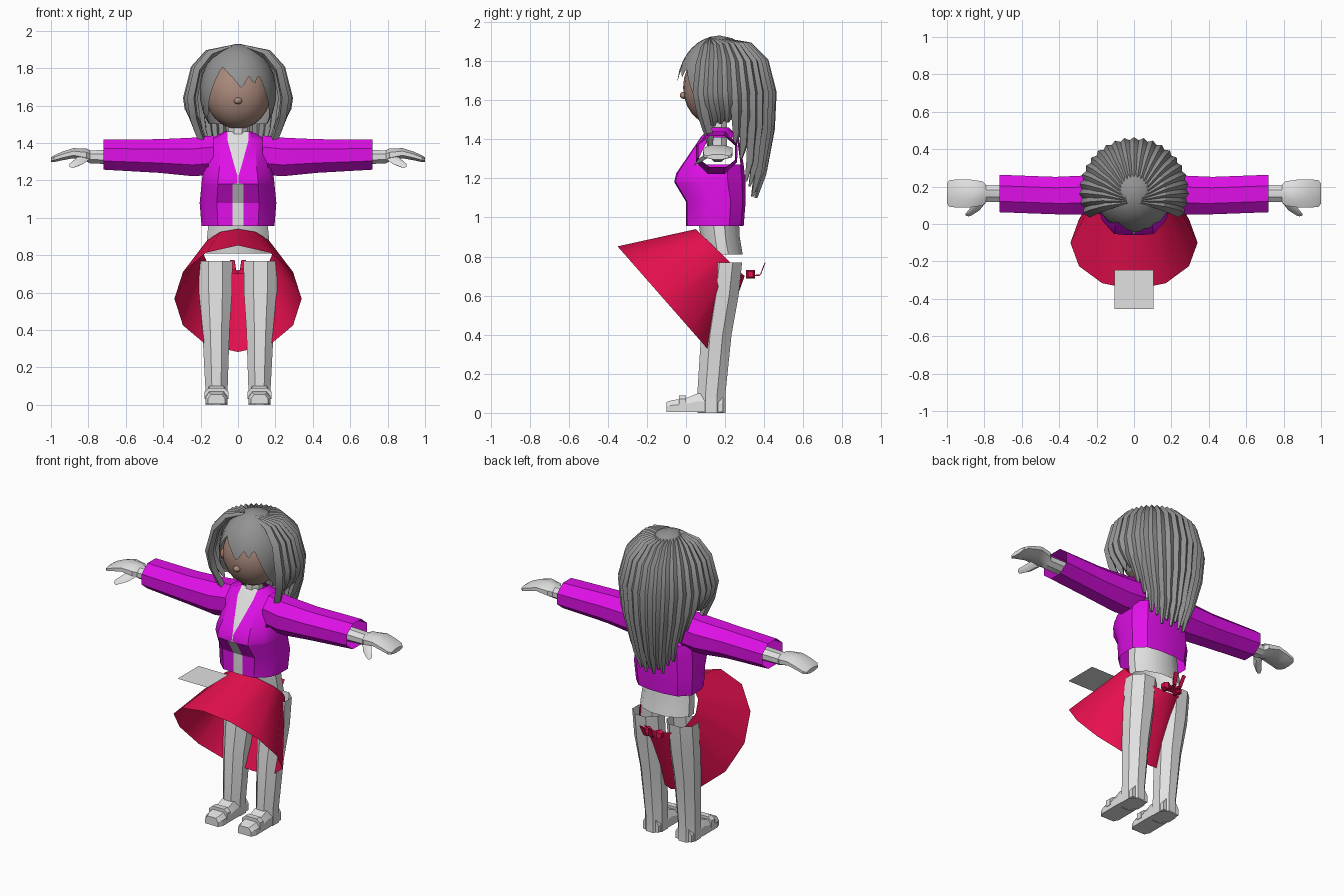
import bpy, bmesh, math
from math import sin, cos, pi, radians
from mathutils import Vector

cube = bpy.data.objects.get("Cube")
if cube:
    bpy.data.objects.remove(cube, do_unlink=True)


def material(name, rgb):
    m = bpy.data.materials.new(name)
    m.use_nodes = True
    m.diffuse_color = (*rgb, 1)
    m.node_tree.nodes["Principled BSDF"].inputs["Base Color"].default_value = (*rgb, 1)
    return m


PALE = material("pale grey", (0.75, 0.75, 0.75))
HAIR = material("hair grey", (0.29, 0.29, 0.29))
FACE = material("face brown", (0.4, 0.25, 0.2))
EAR = material("ear pink", (0.55, 0.22, 0.17))
JACKET = material("jacket magenta", (0.74, 0.005, 0.8))
SKIRT = material("skirt red", (0.82, 0.005, 0.08))


def finish(name, bm, mats, angle=35):
    bmesh.ops.recalc_face_normals(bm, faces=bm.faces)
    me = bpy.data.meshes.new(name)
    bm.to_mesh(me)
    bm.free()
    for m in mats:
        me.materials.append(m)
    ob = bpy.data.objects.new(name, me)
    bpy.context.collection.objects.link(ob)
    bpy.ops.object.select_all(action='DESELECT')
    ob.select_set(True)
    bpy.context.view_layer.objects.active = ob
    bpy.ops.object.shade_smooth_by_angle(angle=radians(angle))
    return ob


def add_loft(bm, rings, caps=True, rule=None):
    """Skin closed rings; rule(row, column) gives a material index, or None for a hole."""
    rows = [[bm.verts.new(p) for p in r] for r in rings]
    n = len(rows[0])
    for i in range(len(rows) - 1):
        for j in range(n):
            k = (j + 1) % n
            idx = rule(i, j) if rule else 0
            if idx is not None:
                f = bm.faces.new((rows[i][j], rows[i][k], rows[i + 1][k], rows[i + 1][j]))
                f.material_index = idx
    if caps:
        bm.faces.new(rows[0])
        bm.faces.new(rows[-1])


def loft(name, rings, mats, caps=True, rule=None, angle=35):
    bm = bmesh.new()
    add_loft(bm, rings, caps, rule)
    return finish(name, bm, mats, angle)


def ring(center, u, v, n=8):
    """Polygon around center with half axes u and v, flat sides on the axes."""
    c, u, v = Vector(center), Vector(u), Vector(v)
    k = 1 / cos(pi / n)
    return [c + (u * cos(a) + v * sin(a)) * k
            for a in (2 * pi * (i + 0.5) / n for i in range(n))]


def ellipsoid(name, center, radii, mat):
    bm = bmesh.new()
    bmesh.ops.create_uvsphere(bm, u_segments=20, v_segments=12, radius=1)
    for v in bm.verts:
        v.co = Vector(c + r * t for c, r, t in zip(center, radii, v.co))
    return finish(name, bm, [mat], 60)


# Head, nose and neck
ellipsoid("head", (0, 0.14, 1.665), (0.175, 0.155, 0.19), FACE)
ellipsoid("nose", (0, -0.012, 1.625), (0.022, 0.02, 0.018), FACE)
loft("neck", [ring((0, 0.16, z), (0.05, 0, 0), (0, 0.05, 0)) for z in (1.36, 1.54)], [PALE])

# Hair cap with a jagged fringe: heights of the lower edge by angle from the front
FRINGE = [(-1.3, 1.52), (-1.0, 1.56), (-0.8, 1.66), (-0.5, 1.81), (-0.15, 1.75), (0.1, 1.69),
          (0.3, 1.76), (0.45, 1.71), (0.6, 1.77), (0.85, 1.65), (1.05, 1.57), (1.3, 1.52)]


def fringe_height(b):
    for (b0, z0), (b1, z1) in zip(FRINGE, FRINGE[1:]):
        if b0 <= b <= b1:
            return z0 + (z1 - z0) * (b - b0) / (b1 - b0)
    return 1.5


cap_rings = []
for step in range(9):
    row = []
    for i in range(80):
        b = -pi + 2 * pi * i / 80
        e0 = math.asin((fringe_height(b) - 1.67) / 0.26)
        e = e0 + (radians(88) - e0) * step / 8
        row.append((0.205 * cos(e) * sin(b), 0.17 - 0.215 * cos(e) * cos(b), 1.67 + 0.26 * sin(e)))
    cap_rings.append(row)
bm = bmesh.new()
add_loft(bm, cap_rings, caps=False)
bm.faces.new([v for v in bm.verts if v.co.z > 1.925][-80:])
finish("hair_cap", bm, [HAIR], 50)

# Long locks fanning from the crown round the back of the head
bm = bmesh.new()
LOCKS = 23
for i in range(LOCKS):
    a = radians(-112 + 224 * i / (LOCKS - 1))
    out, side = Vector((sin(a), cos(a), 0)), Vector((cos(a), -sin(a), 0))
    end = 1.1 + 0.38 * abs(sin(a)) ** 6 + 0.03 * (i % 2)
    drop = (1.64 - end) / 0.54
    # radius, centre y, height, half width, upward lean
    path = [(0.04, 0.13, 1.915, 0.008, 1), (0.16, 0.16, 1.875, 0.026, 0.8),
            (0.235, 0.17, 1.79, 0.034, 0.5), (0.27, 0.17, 1.64, 0.038, 0),
            (0.27 - 0.03 * drop, 0.17 + 0.02 * drop, 1.64 - 0.2 * drop, 0.033, 0),
            (0.25 - 0.08 * drop, 0.17 + 0.05 * drop, 1.64 - 0.42 * drop, 0.024, 0),
            (0.23 - 0.08 * drop, 0.17 + 0.04 * drop, end, 0.008, 0)]
    rings = []
    for r, cy, z, w, lean in path:
        p = Vector((0, cy, z)) + out * r
        n = (out + Vector((0, 0, 2 * lean))).normalized() * min(w, 0.024)
        rings.append([p + side * w, p + n, p - side * w, p - n])
    add_loft(bm, rings)
finish("hair_locks", bm, [HAIR], 30)

# Jacket body: height, half width, front y, back y, half width of the front opening
TORSO = [(0.955, 0.195, 0.0, 0.295, 0.03), (1.08, 0.205, 0.0, 0.305, 0.03),
         (1.18, 0.195, -0.06, 0.305, 0.03), (1.185, 0.195, -0.06, 0.305, 0.003),
         (1.225, 0.19, -0.05, 0.3, 0.003), (1.27, 0.18, -0.02, 0.295, 0.017),
         (1.41, 0.17, 0.075, 0.27, 0.055), (1.46, 0.075, 0.12, 0.22, 0.055)]


def torso_ring(z, x, yf, yb, v):
    d = yb - yf
    half = [(v, yf), (max(0.55 * x, v + 0.01), yf + 0.02 * d), (0.88 * x, yf + 0.22 * d),
            (x, yf + 0.42 * d), (x, yf + 0.75 * d), (0.7 * x, yb - 0.05 * d), (0.25 * x, yb)]
    return [(px, py, z) for px, py in half] + [(-px, py, z) for px, py in reversed(half)]


def torso_rule(row, col):
    if row == 5 and col in (2, 3, 4, 8, 9, 10):
        return None  # armholes
    return 1 if col == 13 else 0


loft("jacket_body", [torso_ring(*t) for t in TORSO], [JACKET, PALE], False, torso_rule, 30)

# Midriff below the jacket
loft("midriff", [ring((0, cy, z), (rx, 0, 0), (0, ry, 0), 12) for z, cy, rx, ry in
                 ((1.0, 0.165, 0.155, 0.105), (0.9, 0.175, 0.165, 0.1), (0.81, 0.19, 0.17, 0.1))],
     [PALE], False)

for s, tag in ((1, "left"), (-1, "right")):
    # Open sleeve
    loft(tag + "_sleeve", [ring((s * x, cy, cz), (0, ry, 0), (0, 0, rz)) for x, cy, cz, ry, rz in
         ((0.13, 0.16, 1.335, 0.1, 0.105), (0.24, 0.155, 1.325, 0.105, 0.103),
          (0.42, 0.152, 1.33, 0.1, 0.09), (0.72, 0.163, 1.337, 0.1, 0.08))], [JACKET], False)

    # Forearm and mitten hand in one sweep, then the thumb
    loft(tag + "_hand", [ring((s * x, 0.163, cz), (0, ry, 0), (0, 0, rz)) for x, cz, ry, rz in
         ((0.6, 1.325, 0.045, 0.04), (0.79, 1.325, 0.045, 0.035), (0.81, 1.335, 0.065, 0.035),
          (0.88, 1.345, 0.075, 0.027), (0.94, 1.33, 0.075, 0.023), (0.985, 1.315, 0.072, 0.018),
          (1.0, 1.31, 0.055, 0.013))], [PALE])
    loft(tag + "_thumb", [ring((s * x, y, z), (r, 0, 0), (0, r * 0.5, r * 0.8), 6) for x, y, z, r in
         ((0.82, 0.12, 1.325, 0.026), (0.85, 0.08, 1.3, 0.024), (0.885, 0.05, 1.28, 0.016))], [PALE])

    # Leg, open at the top
    loft(tag + "_leg", [ring((s * cx, cy, z), (rx, 0, 0), (0, ry, 0)) for z, cx, cy, rx, ry in
         ((0.77, 0.12, 0.205, 0.09, 0.082), (0.6, 0.12, 0.187, 0.088, 0.082),
          (0.4, 0.118, 0.155, 0.073, 0.078), (0.1, 0.115, 0.13, 0.06, 0.072),
          (0.0, 0.115, 0.13, 0.06, 0.072))], [PALE], False)

    # Foot swept from heel to toe, with a strap
    foot = []
    for y, w, h in ((0.19, 0.055, 0.08), (0.06, 0.06, 0.1), (0.0, 0.06, 0.075),
                    (-0.07, 0.06, 0.065), (-0.1, 0.045, 0.055)):
        half = [(w, 0.004), (w, 0.6 * h), (0.65 * w, h)]
        pts = half + [(-px, pz) for px, pz in reversed(half)]
        foot.append([(s * 0.115 + px, y, pz) for px, pz in pts])
    loft(tag + "_foot", foot, [PALE], angle=25)
    strap = []
    for y in (0.0, -0.035):
        half = [(0.063, 0.03), (0.063, 0.07), (0.04, 0.09)]
        pts = half + [(-px, pz) for px, pz in reversed(half)]
        strap.append([(s * 0.115 + px, y, pz) for px, pz in pts])
    loft(tag + "_strap", strap, [PALE])

    # Ear
    ellipsoid(tag + "_ear", (s * 0.172, 0.1, 1.635), (0.014, 0.025, 0.03), EAR)

    # Bow loop and ribbon end at the back of the skirt
    loft(tag + "_bow", [[(s * x, 0.33 + y, 0.71 + z) for y, z in ((-h, -h), (h, -h), (h, h), (-h, h))]
                        for x, h in ((0.0, 0.008), (0.04, 0.022), (0.065, 0.014))], [SKIRT])
    loft(tag + "_ribbon", [ring((s * x, y, z), (0.012, 0, 0), (0, 0.004, 0.004), 4) for x, y, z in
         ((0.0, 0.32, 0.7), (0.02, 0.38, 0.705), (0.03, 0.405, 0.77))], [SKIRT])

# Skirt: a cone tipped forward, open at the waist and hem
skirt_rings = []
for c, v, rx in (((0, 0.175, 0.82), (0, 0.125, -0.12), 0.19),
                 ((0, -0.1, 0.567), (0, 0.25, -0.285), 0.34)):
    c, v = Vector(c), Vector(v)
    skirt_rings.append([c + v * cos(a) + Vector((rx * sin(a), 0, 0))
                        for a in (2 * pi * i / 12 for i in range(12))])
loft("skirt", skirt_rings, [SKIRT], False)

# Flat square panel floating in front
bm = bmesh.new()
bm.faces.new([bm.verts.new((x, y, 1.07)) for x, y in
              ((-0.105, -0.455), (0.105, -0.455), (0.105, -0.245), (-0.105, -0.245))])
finish("front_panel", bm, [PALE])
